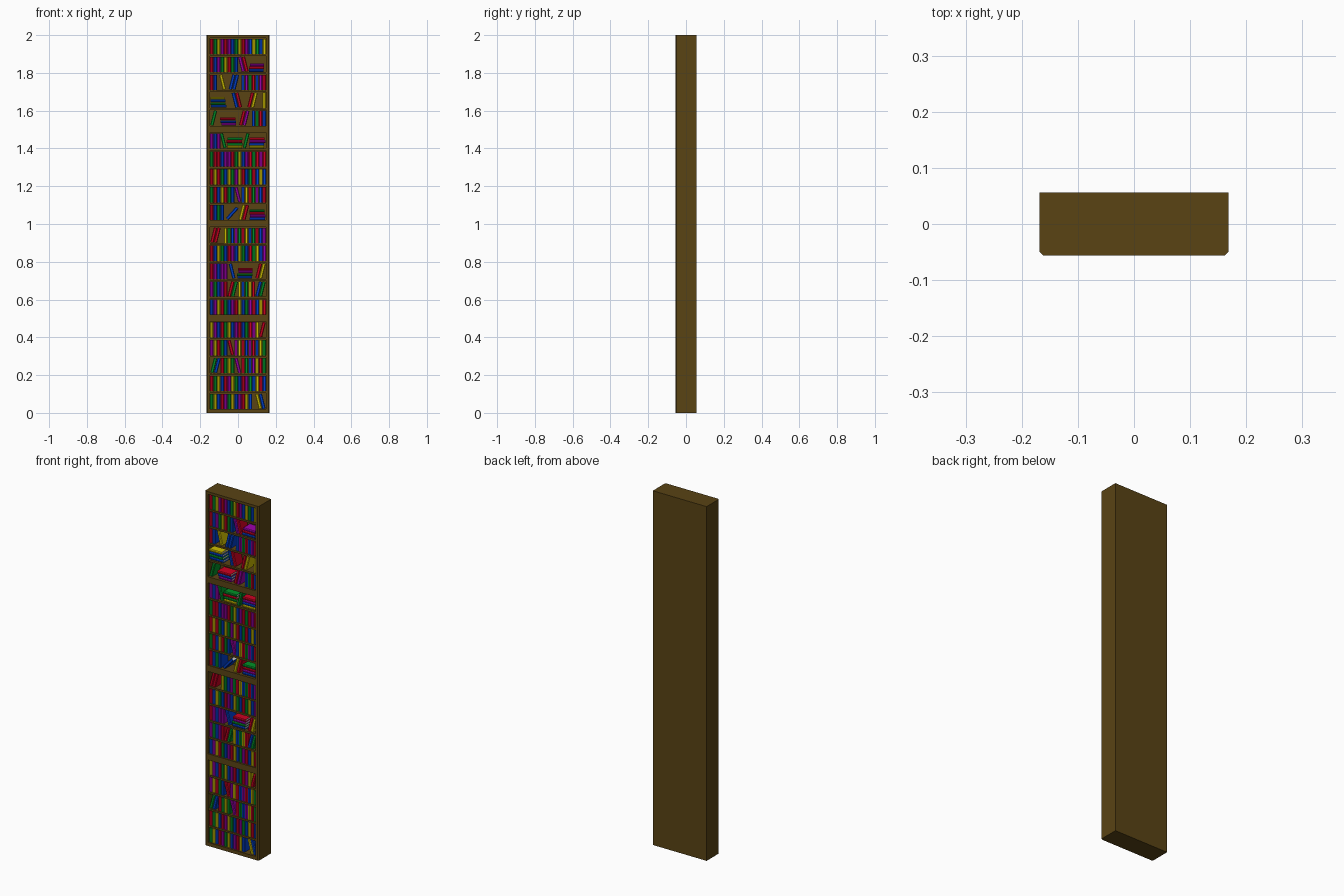
import bpy, bmesh, math, random
from mathutils import Matrix

if "Cube" in bpy.data.objects:
    bpy.data.objects.remove(bpy.data.objects["Cube"])

random.seed(4)


def material(name, rgb):
    m = bpy.data.materials.new(name)
    m.diffuse_color = (*rgb, 1)
    m.use_nodes = True
    m.node_tree.nodes["Principled BSDF"].inputs["Base Color"].default_value = m.diffuse_color
    return m


WOOD = material("wood", (0.10, 0.056, 0.007))
BOOK_MATS = [material(n, c) for n, c in (
    ("paper", (0.7, 0.68, 0.6)), ("red", (0.6, 0.0, 0.015)), ("yellow", (0.6, 0.5, 0.0)),
    ("green", (0.0, 0.28, 0.02)), ("blue", (0.0, 0.05, 0.6)), ("purple", (0.33, 0.0, 0.4)))]

W, D, H = 0.336, 0.112, 2.0          # case size
WALL, BACK_Y = 0.019, 0.025          # side thickness, inner back plane
UNIT, BASE, PITCH, OPEN = 0.5, 0.02, 0.095, 0.085
BOOK_W, BOOK_H, BOOK_D, BOOK_Y = 0.0186, 0.08, 0.063, -0.047
INNER = W - 2 * WALL


def prism(bm, pts, z0, z1, mat=0, matrix=None):
    """Extrude an xy outline from z0 to z1."""
    lo = [bm.verts.new((x, y, z0)) for x, y in pts]
    hi = [bm.verts.new((x, y, z1)) for x, y in pts]
    n = len(pts)
    faces = [bm.faces.new(lo[::-1]), bm.faces.new(hi)]
    faces += [bm.faces.new((lo[i], lo[(i + 1) % n], hi[(i + 1) % n], hi[i])) for i in range(n)]
    for f in faces:
        f.material_index = mat
    if matrix:
        bmesh.ops.transform(bm, matrix=matrix, verts=lo + hi)


def rect(x0, x1, y0, y1):
    return [(x0, y0), (x1, y0), (x1, y1), (x0, y1)]


def finish(bm, name, mats):
    bmesh.ops.recalc_face_normals(bm, faces=bm.faces)
    me = bpy.data.meshes.new(name)
    bm.to_mesh(me)
    bm.free()
    for m in mats:
        me.materials.append(m)
    ob = bpy.data.objects.new(name, me)
    bpy.context.collection.objects.link(ob)
    return ob


# Side walls with chamfered front corner, mirrored
bm = bmesh.new()
c, xo, xi, f, b = 0.006, W / 2, W / 2 - WALL, -D / 2, D / 2
prism(bm, [(xi, f), (xo - c, f), (xo, f + c), (xo, b), (xi, b)], 0, H)
side = finish(bm, "side_walls", [WOOD])
side.modifiers.new("mirror", "MIRROR").use_axis[0] = True

# Back panel
bm = bmesh.new()
prism(bm, rect(-xi, xi, BACK_Y, b), 0, H)
finish(bm, "back_panel", [WOOD])

# Shelves: thin inside each unit, thick where units meet
bm = bmesh.new()
for k in range(4):
    z = k * UNIT
    prism(bm, rect(-xi, xi, f, BACK_Y), z - (0.015 if k else 0), z + BASE)
    for i in range(1, 5):
        zt = z + BASE + i * PITCH
        prism(bm, rect(-xi, xi, f + 0.004, BACK_Y), zt - (PITCH - OPEN), zt)
prism(bm, rect(-xi, xi, f, BACK_Y), H - 0.015, H)
finish(bm, "shelves", [WOOD])


def book(bm, colour, matrix, w=BOOK_W, h=BOOK_H):
    """Cover with bevelled spine towards -y, and a recessed page block."""
    t, e, d = 0.002, 0.004, BOOK_D
    w -= 0.001
    cover = [(0, d), (0, e), (e, 0), (w - e, 0), (w, e), (w, d),
             (w - t, d), (w - t, e), (t, e), (t, d)]
    prism(bm, cover, 0, h, 1 + "rygbp".index(colour), matrix)
    prism(bm, rect(t, w - t, e, d - 0.003), 0.003, h - 0.003, 0, matrix)


def extent(g):
    """Shelf length taken by a group of books."""
    if g[0] == "[":
        return 0.09
    if g[0] in "/\\<":
        a = lean(g)
        return (len(g) - 1) * BOOK_W / math.cos(a) + BOOK_H * math.sin(a)
    return len(g) * BOOK_W


def lean(g):
    return math.radians(42 if g[0] == "<" else 14)


# Rows from the top: plain = upright, / or \ = leaning, < = steep lean, [ = lying stack
ROWS = [
    "rgyprpbgyrpbygby", r"rbpgyrgb \pr [brp", r"rb \y /bb bpgrbpr", r"[bgby \br /ry y",
    "/g [pbr /rp bgrb", r"pbp \g [ygrg /g [ybpr", "grrbpprgybprgrpr", "ryrgbygpyrbgrbyb",
    r"grbyrgb \p byrgpbr", "rbgb <b /yr [bprg", "/rr ygbpgrybgrbp", "rbygbrpbygbrgybp",
    r"rpbpp \b [bgpr /ry", "pgbpr /rg ybgyr /bg", "bpyrgbprybgprby" + "r", "ypbrgybprbgrpy /r",
    r"pyrgb \r pyrbprbyg", r"/gb rgyg \p rgbpyrg", "rgybrpygbrpgbyrb", r"gybrpgybpryb \yb",
]

for r, row in enumerate(ROWS):
    k, i = divmod(19 - r, 5)
    z = k * UNIT + BASE + i * PITCH
    groups = row.split()
    spare = INNER - 0.002 - sum(extent(g) for g in groups)
    gap = spare / max(1, len(groups) - 1)
    x = -INNER / 2 + 0.001
    bm = bmesh.new()
    for g in groups:
        kind = g[0]
        if kind == "[":                       # lying stack
            th = 0.0145
            for n, col in enumerate(g[1:]):
                h = random.uniform(0.074, 0.084)
                dx = random.uniform(0, 0.088 - h)
                m = (Matrix.Translation((x + dx, BOOK_Y, z + (n + 1) * th))
                     @ Matrix.Rotation(math.pi / 2, 4, "Y"))
                book(bm, col, m, th, h)
        elif kind in "/\\<":                  # leaning books
            a = lean(g)
            step, rise = BOOK_W / math.cos(a), BOOK_H * math.sin(a)
            for n, col in enumerate(g[1:]):
                if kind == "\\":              # pivot on the bottom left corner
                    m = (Matrix.Translation((x + rise + n * step, BOOK_Y, z))
                         @ Matrix.Rotation(-a, 4, "Y"))
                else:                         # pivot on the bottom right corner
                    m = (Matrix.Translation((x + (n + 1) * step, BOOK_Y, z))
                         @ Matrix.Rotation(a, 4, "Y")
                         @ Matrix.Translation((-BOOK_W, 0, 0)))
                book(bm, col, m)
        else:                                 # upright books
            for n, col in enumerate(g):
                m = Matrix.Translation((x + n * BOOK_W, BOOK_Y, z))
                book(bm, col, m)
        x += extent(g) + gap
    finish(bm, f"books_row_{20 - r:02d}", BOOK_MATS)
